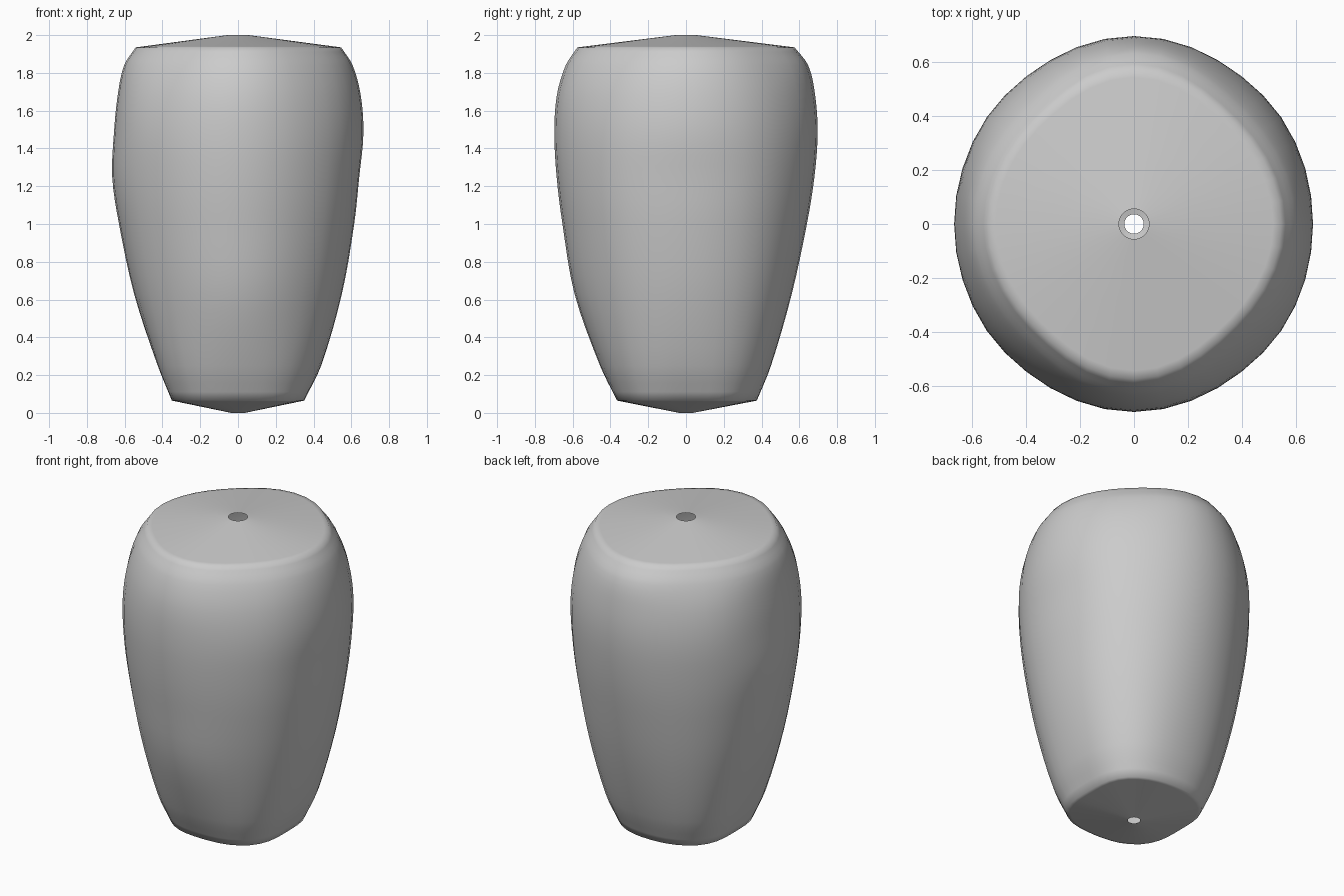
import bpy
import bmesh
import math

cube = bpy.data.objects.get("Cube")
if cube:
    bpy.data.objects.remove(cube, do_unlink=True)

SEGMENTS = 40

# Key sections: height, then radius toward left, right, back, front, diagonals
SECTIONS = [
    (0.065, .35, .35, .375, .365, .395),
    (0.25, .44, .425, .45, .455, .475),
    (0.63, .55, .55, .56, .59, .575),
    (1.0, .615, .63, .64, .654, .64),
    (1.25, .642, .666, .68, .685, .668),
    (1.48, .664, .657, .697, .697, .675),
    (1.68, .65, .637, .684, .684, .65),
    (1.84, .607, .603, .647, .637, .595),
    (1.935, .546, .542, .575, .575, .53),
]


def smooth_sections(rows, steps):
    """Fill in extra rows between the key sections with a spline."""
    out = []
    for i in range(len(rows) - 1):
        a, b = rows[i], rows[i + 1]
        before, after = rows[max(i - 1, 0)], rows[min(i + 2, len(rows) - 1)]
        span = b[0] - a[0]
        for s in range(steps):
            t = s / steps
            row = [a[0] + span * t]
            for k in range(1, len(a)):
                m0 = (b[k] - before[k]) / (b[0] - before[0]) * span
                m1 = (after[k] - a[k]) / (after[0] - a[0]) * span
                d = b[k] - a[k]
                row.append(a[k] + m0 * t + (3 * d - 2 * m0 - m1) * t ** 2
                           + (m0 + m1 - 2 * d) * t ** 3)
            out.append(row)
    return out + [rows[-1]]


def radius_at(row, angle):
    """Blend the axis and diagonal radii around a section."""
    z, left, right, back, front, diag = row
    spokes = [left, diag, back, diag, right, diag, front, diag]
    pos = angle / (math.pi / 4)
    i = int(pos)
    t = (1 - math.cos(math.pi * (pos - i))) / 2
    return spokes[i % 8] * (1 - t) + spokes[(i + 1) % 8] * t


def cap_ring(bm, row, hole, tip, share):
    """Ring on a shallow cone, from the rim (0) to the small hole (1)."""
    z = row[0] + (tip - row[0]) * share
    return ring(bm, row, z, lambda r: r + (hole - r) * share)


def ring(bm, row, z, shape=lambda r: r):
    verts = []
    for i in range(SEGMENTS):
        a = math.tau * i / SEGMENTS
        r = shape(radius_at(row, a))
        verts.append(bm.verts.new((r * math.cos(a), r * math.sin(a), z)))
    return verts


bm = bmesh.new()
body = smooth_sections(SECTIONS, 4)
shares = (0.06, 0.3, 0.65, 1)
rings = [cap_ring(bm, body[0], .036, 0, s) for s in reversed(shares)]
rings += [ring(bm, row, row[0]) for row in body]
rings += [cap_ring(bm, body[-1], .056, 2, s) for s in shares]

# Skin the rings, leaving the small holes at both ends open
for low, high in zip(rings, rings[1:]):
    for i in range(SEGMENTS):
        j = (i + 1) % SEGMENTS
        face = bm.faces.new((low[i], low[j], high[j], high[i]))
        face.smooth = True

mesh = bpy.data.meshes.new("bead_body")
bm.to_mesh(mesh)
bm.free()
bead = bpy.data.objects.new("bead_body", mesh)
bpy.context.collection.objects.link(bead)

# Plain grey finish
grey = bpy.data.materials.new("light_grey")
grey.use_nodes = True
grey.diffuse_color = (0.6, 0.6, 0.6, 1)
grey.node_tree.nodes["Principled BSDF"].inputs["Base Color"].default_value = (0.6, 0.6, 0.6, 1)
mesh.materials.append(grey)
